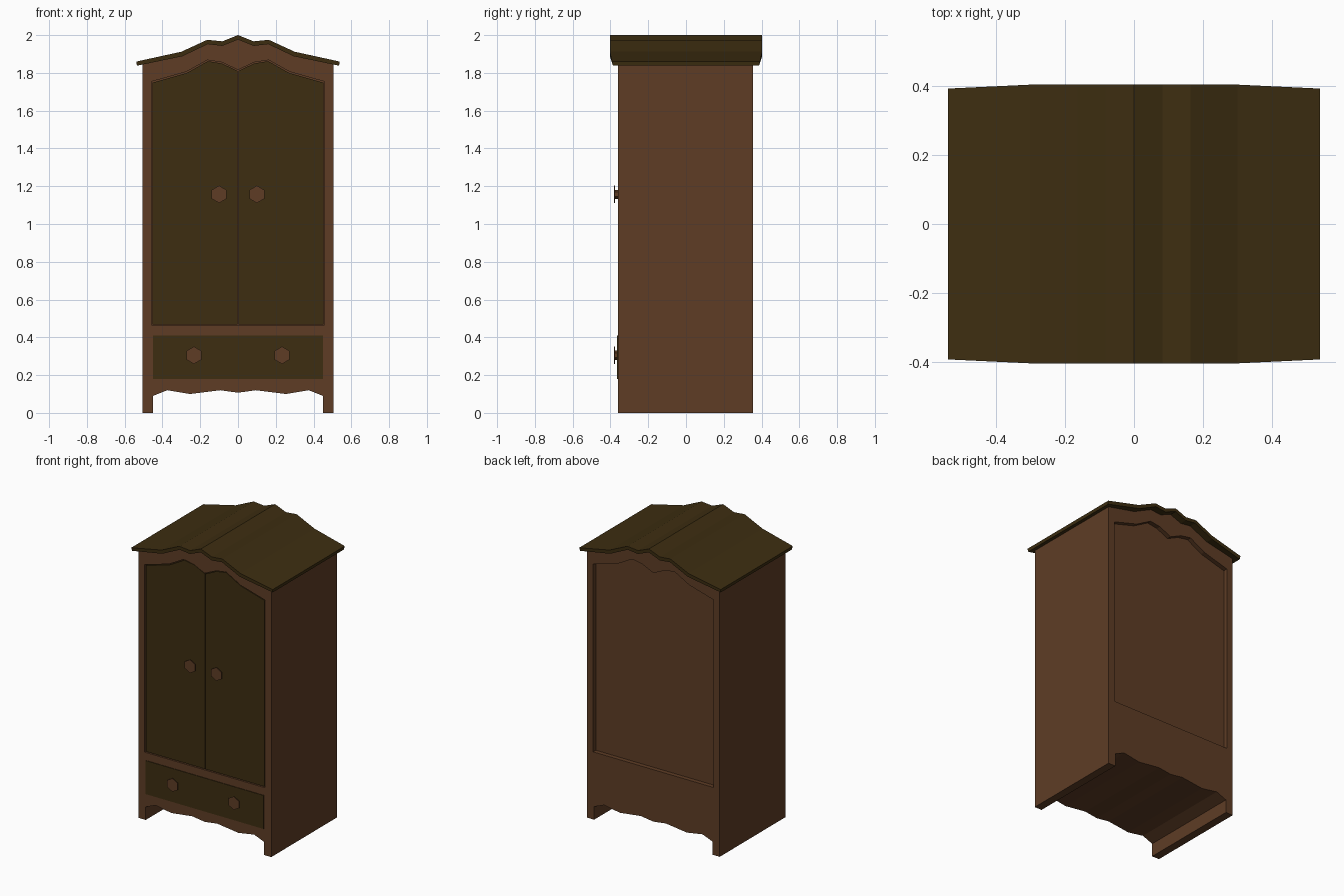
import bpy, bmesh, math
from mathutils import Matrix

if "Cube" in bpy.data.objects:
    bpy.data.objects.remove(bpy.data.objects["Cube"])


def material(name, rgb):
    m = bpy.data.materials.new(name)
    m.diffuse_color = (*rgb, 1)
    m.use_nodes = True
    m.node_tree.nodes["Principled BSDF"].inputs["Base Color"].default_value = m.diffuse_color
    return m


BROWN = material("warm brown wood", (0.112, 0.046, 0.0185))
DARK = material("dark olive wood", (0.047, 0.027, 0.0055))


def finish(name, bm, mat):
    bmesh.ops.recalc_face_normals(bm, faces=bm.faces)
    me = bpy.data.meshes.new(name)
    bm.to_mesh(me)
    bm.free()
    me.materials.append(mat)
    ob = bpy.data.objects.new(name, me)
    bpy.context.collection.objects.link(ob)
    return ob


def prism(name, outline, y0, y1, mat):
    """Extrude an (x, z) outline from y0 to y1."""
    bm = bmesh.new()
    face = bm.faces.new([bm.verts.new((x, y0, z)) for x, z in outline])
    ext = bmesh.ops.extrude_face_region(bm, geom=[face])
    for v in ext["geom"]:
        if isinstance(v, bmesh.types.BMVert):
            v.co.y = y1
    return finish(name, bm, mat)


def both(half):
    """Mirror a right-hand profile starting at x = 0 into a left-to-right one."""
    return [(-x, z) for x, z in reversed(half[1:])] + half


def cut(target, cutter):
    mod = target.modifiers.new("cut", "BOOLEAN")
    mod.operation, mod.solver, mod.object = "DIFFERENCE", "EXACT", cutter
    bpy.context.view_layer.objects.active = target
    bpy.ops.object.modifier_apply(modifier=mod.name)
    bpy.data.objects.remove(cutter)


# Half profiles, centre to right
roof_top = [(0, 2.0), (0.083, 1.967), (0.163, 1.975), (0.30, 1.912), (0.538, 1.86)]
roof_low = [(0, 1.976), (0.083, 1.943), (0.160, 1.952), (0.295, 1.888), (0.535, 1.838)]
arch = [(0, 1.81), (0.085, 1.85), (0.16, 1.862), (0.27, 1.80), (0.452, 1.748)]
apron = [(0, 0.107), (0.095, 0.12), (0.255, 0.10), (0.375, 0.12), (0.45, 0.09)]

# Cabinet body: legs, scalloped apron, sides and arched top
body_top = [(x, z + 0.008) for x, z in roof_low[:-1]] + [(0.505, 1.853)]
body_low = apron + [(0.45, 0), (0.505, 0)]
body = prism("cabinet_body", both(body_low) + both(body_top)[::-1], -0.36, 0.355, BROWN)

# Recesses for the doors and the back panel
recess = [(x * 1.013, z + 0.006) for x, z in arch]
opening = [(-0.458, 0.464), (0.458, 0.464)] + both(recess)[::-1]
cut(body, prism("front_cutter", opening, -0.5, -0.335, BROWN))
cut(body, prism("back_cutter", opening, 0.325, 0.5, BROWN))

# Roof with slightly tapered eaves
roof = prism("roof", both(roof_low) + both(roof_top)[::-1], -0.403, 0.403, DARK)
for v in roof.data.vertices:
    if abs(v.co.x) > 0.5:
        v.co.y *= 0.972 if v.co.z > 1.85 else 0.96


def knob(name, x, z, face_y):
    """Thin hexagonal plate on a short stem."""
    bm = bmesh.new()
    for radius, y0, y1 in ((0.024, face_y + 0.005, -0.375), (0.046, -0.375, -0.380)):
        m = (Matrix.Translation((x, (y0 + y1) / 2, z))
             @ Matrix.Rotation(math.pi / 2, 4, "X")
             @ Matrix.Rotation(math.pi / 6 * 0, 4, "Z"))
        bmesh.ops.create_cone(bm, cap_ends=True, segments=6, radius1=radius,
                              radius2=radius, depth=abs(y1 - y0), matrix=m)
    return finish(name, bm, BROWN)


# Drawer front
prism("drawer", [(-0.45, 0.18), (0.45, 0.18), (0.45, 0.41), (-0.45, 0.41)],
      -0.364, -0.34, DARK)

# Doors and knobs on both sides
for side, s in (("left", -1), ("right", 1)):
    top = [(max(x, 0.002) * s, z) for x, z in reversed(arch)]
    prism(side + "_door", [(0.002 * s, 0.469), (0.452 * s, 0.469)] + top,
          -0.356, -0.334, DARK)
    knob(side + "_door_knob", 0.10 * s, 1.157, -0.356)
    knob(side + "_drawer_knob", 0.233 * s, 0.305, -0.364)
